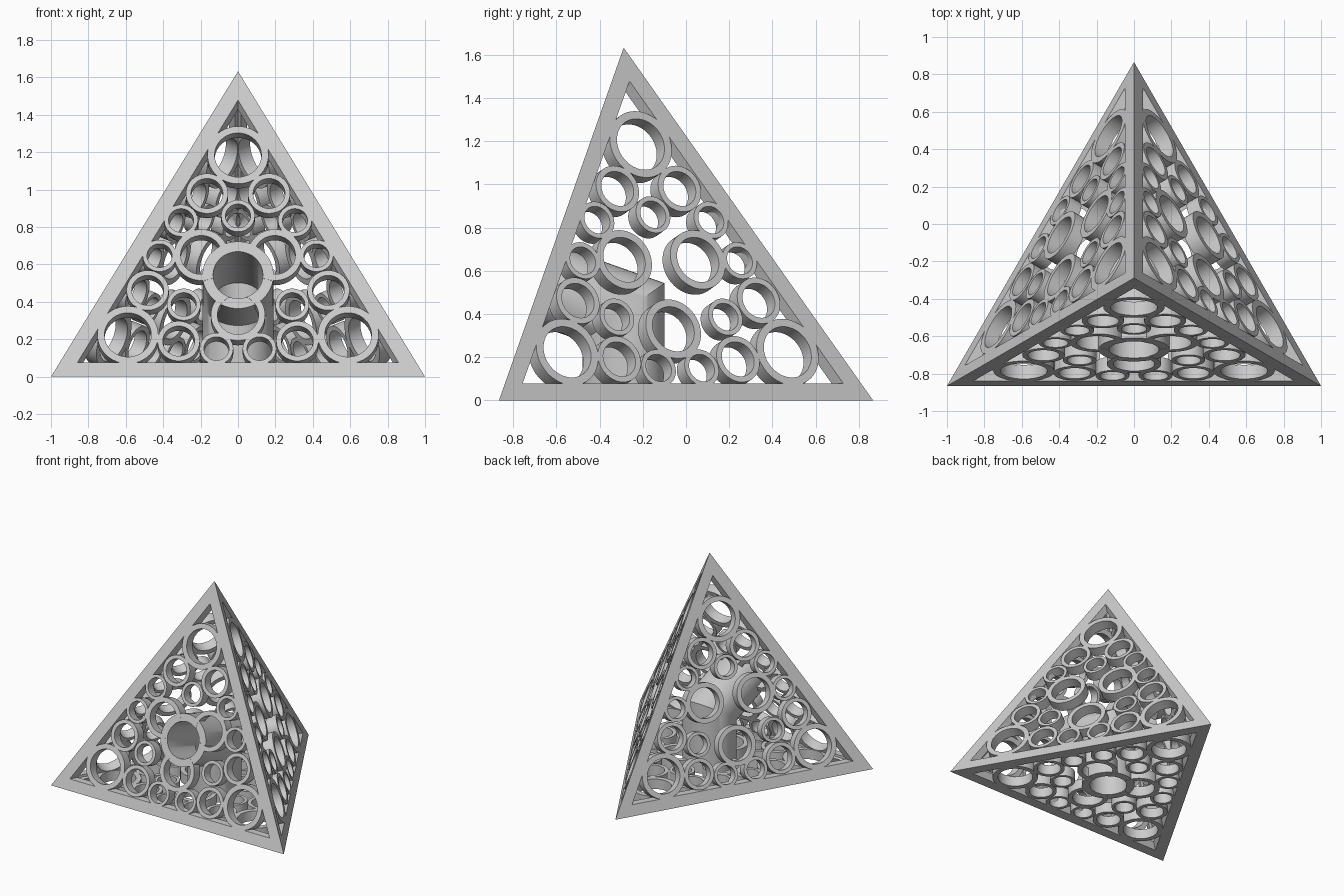
import bpy, bmesh
from math import sin, cos, pi, sqrt
from mathutils import Vector, Matrix

if "Cube" in bpy.data.objects:
    bpy.data.objects.remove(bpy.data.objects["Cube"], do_unlink=True)

SEGS = 48
DEPTH = 0.077           # thickness of each face panel
BORDER = 0.082          # width of the frame strips
BORE, TUBE = 0.133, 0.19
HEIGHT = sqrt(8 / 3)
INRADIUS = 1 / sqrt(3)

grey = bpy.data.materials.new("light grey")
grey.use_nodes = True
grey.diffuse_color = (0.6, 0.6, 0.6, 1)
grey.node_tree.nodes["Principled BSDF"].inputs["Base Color"].default_value = grey.diffuse_color


def finish(name, bm):
    bmesh.ops.recalc_face_normals(bm, faces=bm.faces)
    mesh = bpy.data.meshes.new(name)
    bm.to_mesh(mesh)
    bm.free()
    mesh.materials.append(grey)
    obj = bpy.data.objects.new(name, mesh)
    bpy.context.collection.objects.link(obj)
    return obj


def smooth(obj):
    bpy.ops.object.select_all(action="DESELECT")
    obj.select_set(True)
    bpy.context.view_layer.objects.active = obj
    bpy.ops.object.shade_smooth_by_angle(angle=pi / 6)


def bridge(bm, loops):
    """Quads between each loop and the next."""
    for a, b in zip(loops, loops[1:]):
        n = len(a)
        for i in range(n):
            bm.faces.new((a[i], a[(i + 1) % n], b[(i + 1) % n], b[i]))


def add_ring(bm, place, u, v, outer, inner):
    loops = []
    for r, d in ((outer, 0), (inner, 0), (inner, -DEPTH), (outer, -DEPTH)):
        angles = [2 * pi * i / SEGS for i in range(SEGS)]
        loops.append([bm.verts.new(place @ Vector((u + r * cos(a), v + r * sin(a), d))) for a in angles])
    bridge(bm, loops + loops[:1])


# Tetrahedron corners, and a placement matrix per face (local z points outward)
right = Vector((-1, -sqrt(3) / 2, 0))
left = Vector((1, -sqrt(3) / 2, 0))
back = Vector((0, sqrt(3) / 2, 0))
apex = Vector((0, -INRADIUS / 2, HEIGHT))


def face_matrix(a, b, c):
    x = (b - a).normalized()
    z = x.cross(c - a).normalized()
    m = Matrix((x, z.cross(x), z)).transposed().to_4x4()
    m.translation = (a + b + c) / 3
    return m


faces = {
    "front": face_matrix(right, left, apex),
    "left": face_matrix(left, back, apex),
    "right": face_matrix(back, right, apex),
    "bottom": face_matrix(left, right, back),
}

# Frame: mitred borders of the four faces, joined along the edges
bm = bmesh.new()
for place in faces.values():
    loops = []
    shrunk = INRADIUS * (1 - DEPTH / HEIGHT)
    for inradius, d in ((INRADIUS, 0), (INRADIUS - BORDER, 0), (INRADIUS - BORDER, -DEPTH), (shrunk, -DEPTH)):
        angles = [pi / 2 + k * 2 * pi / 3 for k in range(3)]
        loops.append([bm.verts.new(place @ Vector((2 * inradius * cos(a), 2 * inradius * sin(a), d))) for a in angles])
    bridge(bm, loops)
bmesh.ops.remove_doubles(bm, verts=bm.verts, dist=0.0005)
finish("edge_frame", bm)

# Rings: one third of the pattern (u, v, outer, inner), turned three times
pattern = [
    (0, 0.68, 0.163, 0.125),
    (0.166, 0.462, 0.113, 0.085), (-0.166, 0.462, 0.113, 0.085),
    (0, 0.335, 0.09, 0.067),
    (0.115, -0.418, 0.09, 0.067), (-0.115, -0.418, 0.09, 0.067),
]
hub = (0, -0.227, 0.145, 0.11)

for side, place in faces.items():
    turns = [place @ Matrix.Rotation(k * 2 * pi / 3, 4, "Z") for k in range(3)]
    bm = bmesh.new()
    for turn in turns:
        for ring in pattern:
            add_ring(bm, turn, *ring)
    smooth(finish(side + "_rings", bm))

    bm = bmesh.new()
    for turn in turns:
        add_ring(bm, turn, *hub)
    hub_rings = finish(side + "_hub_rings", bm)

    # The tube bore cuts through the hub rings on two faces
    if side in ("front", "bottom"):
        bm = bmesh.new()
        bmesh.ops.create_cone(bm, cap_ends=True, segments=SEGS, radius1=BORE, radius2=BORE, depth=0.5, matrix=place)
        cutter = finish("bore_cutter", bm)
        cutter.hide_render = True
        mod = hub_rings.modifiers.new("bore", "BOOLEAN")
        mod.operation, mod.solver, mod.object = "DIFFERENCE", "EXACT", cutter
        bpy.context.view_layer.objects.active = hub_rings
        bpy.ops.object.modifier_apply(modifier="bore")
        bpy.data.objects.remove(cutter, do_unlink=True)
    smooth(hub_rings)

# Elbow tube: from the front face to the centre, then down to the bottom face
centre = (right + left + back + apex) / 4
front_out = faces["front"].col[2].to_3d()
up_front = faces["front"].col[1].to_3d()
up_base = Vector((0, 1, 0))
mitre = (up_front + up_base) / (1 + up_front.dot(up_base))
reach = HEIGHT / 4 - 0.002
stations = [
    (centre + front_out * reach, up_front),
    (centre, mitre),
    (centre - Vector((0, 0, reach)), up_base),
]
bm = bmesh.new()
loops = []
for radius, path in ((TUBE, stations), (BORE, stations[::-1])):
    for middle, up in path:
        angles = [2 * pi * i / SEGS for i in range(SEGS)]
        loops.append([bm.verts.new(middle + radius * (Vector((cos(a), 0, 0)) + up * sin(a))) for a in angles])
bridge(bm, loops + loops[:1])
smooth(finish("elbow_tube", bm))
